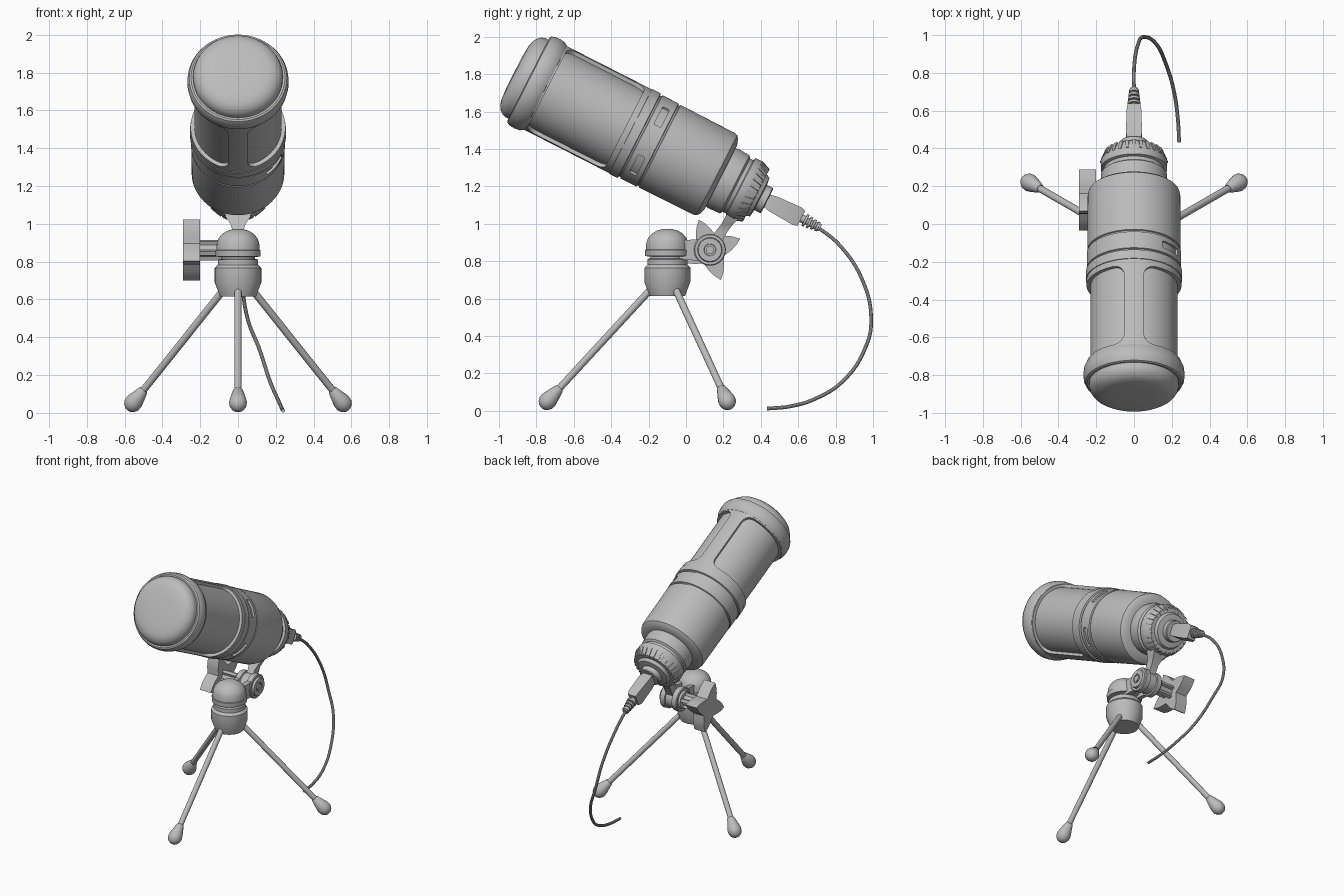
import bpy, bmesh, math
from math import sin, cos, pi
from mathutils import Matrix, Vector

if "Cube" in bpy.data.objects:
    bpy.data.objects.remove(bpy.data.objects["Cube"])

grey = bpy.data.materials.new("plain grey")
grey.diffuse_color = (0.5, 0.5, 0.5, 1)
grey.use_nodes = True
grey.node_tree.nodes["Principled BSDF"].inputs["Base Color"].default_value = grey.diffuse_color


def finish(ob, angle=32):
    ob.data.materials.clear()
    ob.data.materials.append(grey)
    bpy.ops.object.select_all(action='DESELECT')
    ob.select_set(True)
    bpy.context.view_layer.objects.active = ob
    bpy.ops.object.shade_smooth_by_angle(angle=math.radians(angle))
    return ob


def loft(name, rings, mat=Matrix(), loop=False):
    """Skin a list of point rings; cap the ends unless the rings form a loop."""
    bm = bmesh.new()
    vs = [[bm.verts.new(p) for p in ring] for ring in rings]
    n = len(vs[0])
    pairs = list(zip(vs, vs[1:])) + ([(vs[-1], vs[0])] if loop else [])
    for a, b in pairs:
        for i in range(n):
            j = (i + 1) % n
            bm.faces.new((a[i], a[j], b[j], b[i]))
    if not loop:
        bm.faces.new(vs[0])
        bm.faces.new(vs[-1])
    bmesh.ops.recalc_face_normals(bm, faces=bm.faces)
    me = bpy.data.meshes.new(name)
    bm.to_mesh(me)
    bm.free()
    ob = bpy.data.objects.new(name, me)
    bpy.context.collection.objects.link(ob)
    ob.matrix_world = mat
    return finish(ob)


def lathe(name, profile, mat=Matrix(), n=48, loop=False):
    """Profile of (height, radius) spun around local z."""
    return loft(name, [[(r * cos(2 * pi * i / n), r * sin(2 * pi * i / n), h) for i in range(n)]
                       for h, r in profile], mat, loop)


def box_rings(sections):
    """Sections of (centre y, height z, half x, half y)."""
    return [[(-a, y - b, z), (a, y - b, z), (a, y + b, z), (-a, y + b, z)] for y, z, a, b in sections]


def cut_patch(target, mid, half, t0, t1, corner, r0, r1, mat):
    """Cut a rounded patch, bent round the axis, out of a spun part."""
    steps = [(corner * (1 - cos(p)) / 0.25, corner * (1 - sin(p))) for p in [k * pi / 12 for k in range(7)]]
    start = steps[-1][0]
    cols = [(-half + a, s) for a, s in steps]
    cols += [((-half + start) + (2 * half - 2 * start) * k / 24, 0) for k in range(1, 24)]
    cols += [(half - a, s) for a, s in reversed(steps)]
    rings = [[(r * cos(mid + a), r * sin(mid + a), t) for r, t in
              ((r0, t0 + s), (r0, t1 - s), (r1, t1 - s), (r1, t0 + s))] for a, s in cols]
    cutter = loft("cutter", rings, mat)
    cutter.hide_render = True
    mod = target.modifiers.new("cut", 'BOOLEAN')
    mod.operation = 'DIFFERENCE'
    mod.solver = 'EXACT'
    mod.object = cutter
    bpy.ops.object.select_all(action='DESELECT')
    target.select_set(True)
    bpy.context.view_layer.objects.active = target
    bpy.ops.object.modifier_apply(modifier=mod.name)
    bpy.data.objects.remove(cutter)
    finish(target)


# Microphone frame: local z runs from tail to head
mic = Matrix.Translation((0, 0.176, 1.254)) @ Matrix.Rotation(math.radians(63), 4, 'X')

# Main body with band grooves and two control slots
body = lathe("main_body", [(-0.012, 0.19), (0, 0.225), (0.012, 0.24), (0.03, 0.245), (0.355, 0.247),
                           (0.358, 0.24), (0.366, 0.24), (0.369, 0.249), (0.465, 0.249), (0.468, 0.242),
                           (0.476, 0.242), (0.479, 0.254), (0.53, 0.254), (0.535, 0.22)], mic, 96)
for a in (0.645, -0.645):
    cut_patch(body, a, 0.27, 0.396, 0.436, 0.008, 0.236, 0.3, mic)

# Grille and its two-window frame
lathe("grille", [(0.52, 0.23), (1.06, 0.23)], mic, 96)
frame = lathe("grille_frame", [(0.531, 0.222), (0.531, 0.251), (1.06, 0.251), (1.06, 0.222)], mic, 96, True)
for a in (0, pi):
    cut_patch(frame, a, math.radians(78), 0.565, 1.03, 0.06, 0.2, 0.3, mic)

# Head rim and rounded cap
lathe("head_rim", [(1.035, 0.235), (1.04, 0.252), (1.06, 0.264), (1.09, 0.268), (1.12, 0.266), (1.138, 0.258),
                   (1.143, 0.248), (1.14, 0.235)], mic, 96, True)
lathe("head_cap", [(1.05, 0.237), (1.16, 0.237), (1.18, 0.231), (1.2, 0.215), (1.214, 0.193),
                   (1.222, 0.165), (1.227, 0.1), (1.228, 0.01)], mic, 64)

# Tail neck, ribbed collar and socket
lathe("tail_neck", [(0.01, 0.172), (-0.03, 0.178), (-0.095, 0.174), (-0.105, 0.16), (-0.125, 0.16),
                    (-0.13, 0.176), (-0.17, 0.176), (-0.222, 0.15), (-0.224, 0.125), (-0.245, 0.115),
                    (-0.25, 0.08)], mic, 64)
for k in range(28):
    loft("collar_rib", box_rings([(0.158, -0.17, 0.009, 0.021), (0.139, -0.224, 0.009, 0.018)]),
         mic @ Matrix.Rotation(2 * pi * k / 28, 4, 'Z'))
lathe("socket", [(-0.24, 0.075), (-0.285, 0.075), (-0.29, 0.07)], mic, 32)

# Plug, strain relief and cable
loft("plug", box_rings([(0, -0.28, 0.035, 0.036), (0, -0.33, 0.043, 0.045), (0, -0.47, 0.038, 0.052),
                        (0, -0.495, 0.032, 0.045)]), mic)
relief = [(-0.49, 0.022), (-0.512, 0.022)]
for k in range(4):
    t = -0.513 - 0.024 * k
    r = 0.035 - 0.003 * k
    relief += [(t, r), (t - 0.013, r), (t - 0.014, 0.02), (t - 0.023, 0.02)]
lathe("strain_relief", relief, mic, 24)

path = [(0, 0.69, 0.993), (0, 0.82, 0.887), (0.02, 0.947, 0.69), (0.053, 0.99, 0.49), (0.11, 0.962, 0.345),
        (0.17, 0.845, 0.165), (0.214, 0.69, 0.064), (0.232, 0.556, 0.024), (0.239, 0.433, 0.012)]
cu = bpy.data.curves.new("cable", 'CURVE')
cu.dimensions = '3D'
cu.bevel_depth = 0.01
cu.bevel_resolution = 3
cu.use_fill_caps = True
sp = cu.splines.new('BEZIER')
sp.bezier_points.add(len(path) - 1)
for bp, co in zip(sp.bezier_points, path):
    bp.co = co
    bp.handle_left_type = bp.handle_right_type = 'AUTO'
cable = bpy.data.objects.new("cable", cu)
bpy.context.collection.objects.link(cable)
bpy.ops.object.select_all(action='DESELECT')
cable.select_set(True)
bpy.context.view_layer.objects.active = cable
bpy.ops.object.convert(target='MESH')
finish(bpy.context.view_layer.objects.active)

# Stand hub
hub = Matrix.Translation((0, -0.1, 0))
lathe("hub_dome", [(0.825, 0.1), (0.828, 0.118), (0.86, 0.12), (0.862, 0.114), (0.9, 0.112), (0.925, 0.102),
                   (0.948, 0.082), (0.964, 0.055), (0.971, 0.03), (0.973, 0.006)], hub)
lathe("hub_neck", [(0.76, 0.09), (0.84, 0.09)], hub)
lathe("hub_ring", [(0.778, 0.09), (0.782, 0.107), (0.81, 0.107), (0.815, 0.095)], hub)
lathe("hub_base", [(0.615, 0.095), (0.69, 0.123), (0.765, 0.123), (0.783, 0.105)], hub)

# Three legs with teardrop feet
for a in (-90, 30, 150):
    d = Vector((cos(math.radians(a)), sin(math.radians(a)), 0))
    top = Vector((0, -0.1, 0.67)) + d * 0.07
    foot = Vector((0, -0.1, 0.05)) + d * 0.642
    rot = (foot - top).to_track_quat('Z', 'Y').to_matrix().to_4x4()
    length = (foot - top).length
    lathe("leg", [(0, 0.019), (length, 0.019)], Matrix.Translation(top) @ rot, 16)
    lathe("foot", [(-0.1, 0.02), (-0.095, 0.025), (-0.03, 0.043), (-0.01, 0.047), (0.012, 0.045), (0.03, 0.035),
                   (0.042, 0.02), (0.046, 0.004)], Matrix.Translation(foot) @ rot, 24)

# Tilt hinge: local z points along world x
hinge = Matrix.Translation((0, 0.128, 0.861)) @ Matrix.Rotation(pi / 2, 4, 'Y')
for s in (-1, 1):
    lathe("hinge_disc", [(s * 0.028, 0.08), (s * 0.03, 0.085), (s * 0.065, 0.085), (s * 0.07, 0.08),
                         (s * 0.07, 0.066), (s * 0.085, 0.062), (s * 0.085, 0.032), (s * 0.078, 0.03)], hinge)
    loft("hinge_cheek", [[(s * x, 0.0 - 0.04, 0.81), (s * x, 0.12, 0.80), (s * x, 0.12, 0.922),
                          (s * x, -0.04, 0.91)] for x in (0.03, 0.062)])
lathe("hinge_pin", [(-0.088, 0.022), (0.088, 0.022)], hinge, 24)
lathe("hinge_eye", [(-0.027, 0.075), (0.027, 0.075)], hinge, 32)
loft("tilt_arm", box_rings([(0.14, 0.87, 0.027, 0.035), (0.19, 0.96, 0.027, 0.032), (0.222, 1.0, 0.04, 0.032),
                            (0.25, 1.035, 0.065, 0.04), (0.26, 1.06, 0.07, 0.04)]))

# Star wing knob and its ribbed shaft
lathe("knob_shaft", [(-0.21, 0.035), (-0.06, 0.035)], hinge, 24)
for k in range(4):
    loft("shaft_rib", box_rings([(0.035, -0.205, 0.012, 0.018), (0.035, -0.08, 0.012, 0.018)]),
         hinge @ Matrix.Rotation(k * pi / 2 + math.radians(20), 4, 'Z'))
star = []
for k in range(32):
    a = math.radians(20) + 2 * pi * k / 32
    r = 0.082 + 0.09 * abs((k % 8) / 4 - 1) ** 1.6
    star.append((0.128 + r * cos(a), 0.861 + r * sin(a)))
loft("wing_knob", [[(x, y, z) for y, z in star] for x in (-0.29, -0.2)])
